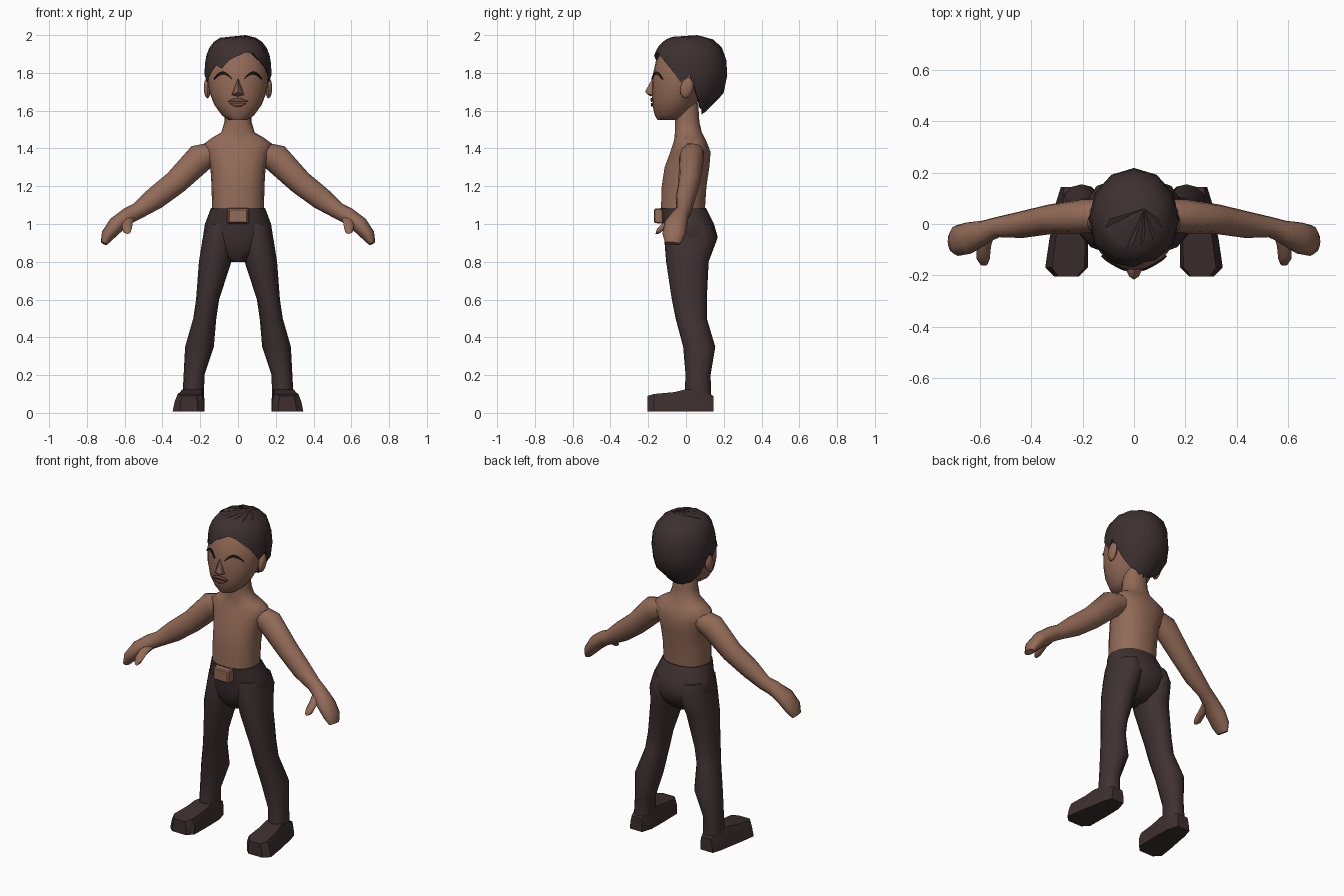
import bpy
import bmesh
import math
from mathutils import Vector

cube = bpy.data.objects.get("Cube")
if cube:
    bpy.data.objects.remove(cube, do_unlink=True)


def material(name, r, g, b):
    mat = bpy.data.materials.new(name)
    mat.use_nodes = True
    mat.diffuse_color = (r, g, b, 1)
    shader = mat.node_tree.nodes["Principled BSDF"]
    shader.inputs["Base Color"].default_value = (r, g, b, 1)
    shader.inputs["Roughness"].default_value = 0.9
    return mat


SKIN = material("brown skin", 0.29, 0.145, 0.095)
LIP = material("lip brown", 0.17, 0.075, 0.055)
LASH = material("lash black", 0.012, 0.008, 0.008)
HAIR = material("dark hair", 0.047, 0.03, 0.03)
CLOTH = material("dark trousers", 0.05, 0.031, 0.031)
LEATHER = material("dark shoe", 0.048, 0.029, 0.028)


def finish(name, bm, mat, angle=50):
    """Turn a bmesh into a smooth shaded object with sharp creases."""
    bmesh.ops.recalc_face_normals(bm, faces=bm.faces)
    mesh = bpy.data.meshes.new(name)
    bm.to_mesh(mesh)
    bm.free()
    mesh.materials.append(mat)
    mesh.shade_smooth()
    mesh.set_sharp_from_angle(angle=math.radians(angle))
    obj = bpy.data.objects.new(name, mesh)
    bpy.context.collection.objects.link(obj)
    return obj


def loft(name, rings, mat, angle=50):
    """Skin a list of point rings and cap both ends."""
    bm = bmesh.new()
    rows = [[bm.verts.new(p) for p in ring] for ring in rings]
    n = len(rows[0])
    for low, high in zip(rows, rows[1:]):
        for i in range(n):
            j = (i + 1) % n
            bm.faces.new((low[i], low[j], high[j], high[i]))
    bm.faces.new(rows[0])
    bm.faces.new(rows[-1])
    return finish(name, bm, mat, angle)


def oval(center, u, v, sides=14, power=1.0):
    points = []
    for i in range(sides):
        a = math.tau * i / sides
        c, s = math.cos(a), math.sin(a)
        points.append(center + u * math.copysign(abs(c) ** power, c)
                      + v * math.copysign(abs(s) ** power, s))
    return points


def stack(rows, sides=14, power=1.0):
    """Level rings from rows of z, left x, right x, front y, back y."""
    return [oval(Vector(((x0 + x1) / 2, (y0 + y1) / 2, z)),
                 Vector(((x1 - x0) / 2, 0, 0)), Vector((0, (y1 - y0) / 2, 0)),
                 sides, power) for z, x0, x1, y0, y1 in rows]


def limb(rows, sides=12):
    """Rings across a path from rows of x, y, z, thickness, depth."""
    centers = [Vector(r[:3]) for r in rows]
    rings = []
    for i, row in enumerate(rows):
        t = (centers[min(i + 1, len(rows) - 1)] - centers[max(i - 1, 0)]).normalized()
        u = t.cross(Vector((0, 1, 0))).normalized()
        rings.append(oval(centers[i], u * row[3], u.cross(t) * row[4], sides))
    return rings


def mirrored(rings, side):
    return [[(p[0] * side, p[1], p[2]) for p in ring] for ring in rings]


# Torso and neck
torso = [(1.05, .137, -.135, .1), (1.2, .14, -.13, .11), (1.3, .146, -.115, .125),
         (1.38, .17, -.085, .132), (1.425, .18, -.07, .115), (1.455, .14, -.062, .1),
         (1.485, .088, -.06, .085), (1.54, .072, -.06, .072), (1.64, .07, -.06, .065)]
loft("torso", stack([(z, -x, x, a, b) for z, x, a, b in torso], 18, .9), SKIN)

# Trouser seat
seat = [(1.085, .143, -.14, .108), (1.0, .175, -.125, .15), (.93, .186, -.118, .17),
        (.86, .14, -.105, .14), (.8, .05, -.06, .08)]
loft("trouser_seat", stack([(z, -x, x, a, b) for z, x, a, b in seat], 18, .9), CLOTH)

# Legs, shoes, arms, thumbs and ears
leg = [(1.0, .02, .17, -.11, .14), (.92, .012, .188, -.115, .165), (.8, .035, .207, -.105, .12),
       (.6, .1, .222, -.075, .11), (.5, .115, .237, -.055, .11), (.35, .128, .28, -.015, .155),
       (.2, .178, .288, -.002, .13), (.06, .18, .295, -.01, .135)]
shoe = [(.145, .2, .285, .09), (.08, .18, .305, .12), (0, .178, .318, .125),
        (-.06, .178, .33, .11), (-.17, .18, .346, .1), (-.205, .215, .31, .09)]
arm = [(.1, .035, 1.39, .05, .06), (.2, .03, 1.35, .077, .066), (.33, .018, 1.22, .065, .058),
       (.44, -.003, 1.135, .06, .052), (.53, -.012, 1.07, .044, .04), (.58, -.03, 1.045, .044, .045),
       (.645, -.055, .995, .045, .062), (.69, -.065, .94, .036, .06), (.71, -.07, .897, .018, .04)]
thumb = [(.57, -.03, 1.04, .03, .03), (.585, -.085, 1.01, .028, .025),
         (.588, -.135, .975, .026, .026), (.585, -.158, .96, .014, .014)]


def shoe_ring(y, x0, x1, top):
    slope = (x1 - x0) * .16
    return [(x0, y, .008), (x1, y, .008), (x1 - slope * .4, y, top * .6),
            (x1 - slope, y, top), (x0 + slope * .5, y, top), (x0, y, top * .6)]


for side, label in ((1, "left"), (-1, "right")):
    loft(label + "_leg", mirrored(stack(leg, 12, .92), side), CLOTH)
    loft(label + "_shoe", mirrored([shoe_ring(*r) for r in shoe], side), LEATHER, 35)
    loft(label + "_arm", mirrored(limb(arm), side), SKIN)
    thumb_rings = [oval(Vector(r[:3]), Vector((r[3], 0, 0)), Vector((0, .3, 1)) * r[4], 8)
                   for r in thumb]
    loft(label + "_thumb", mirrored(thumb_rings, side), SKIN)
    bm = bmesh.new()
    bmesh.ops.create_uvsphere(bm, u_segments=10, v_segments=7, radius=1)
    for v in bm.verts:
        v.co = Vector((side * .162 + v.co.x * .02, .005 + v.co.y * .035 + v.co.z * .008,
                       1.72 + v.co.z * .055))
    finish(label + "_ear", bm, SKIN)

# Head
head = [(1.55, .05, -.15, -.03), (1.575, .085, -.165, .01), (1.63, .125, -.178, .05),
        (1.7, .152, -.18, .1), (1.78, .163, -.178, .15), (1.86, .157, -.16, .165),
        (1.94, .125, -.115, .15)]
loft("head", stack([(z, -x, x, a, b) for z, x, a, b in head], 24), SKIN)


def face_point(x, z, lift):
    """Point on the front of the head, raised a little."""
    for low, high in zip(head, head[1:]):
        if low[0] <= z <= high[0]:
            f = (z - low[0]) / (high[0] - low[0])
            w, a, b = (p + (q - p) * f for p, q in zip(low[1:], high[1:]))
            return (x, (a + b) / 2 - (b - a) / 2 * math.sqrt(1 - (x / w) ** 2) - lift, z)


def face_plate(name, x, half, lower, upper, mat, lift=.005):
    """Thin plate on the face between two edges given over -1 to 1."""
    bm = bmesh.new()
    steps = 10
    pairs = []
    for i in range(steps + 1):
        t = 2 * i / steps - 1
        pairs.append([bm.verts.new(face_point(x + half * t, edge(t), lift))
                      for edge in (lower, upper)])
    for p, q in zip(pairs, pairs[1:]):
        bm.faces.new((p[0], q[0], q[1], p[1]))
    obj = finish(name, bm, mat)
    solid = obj.modifiers.new("thickness", "SOLIDIFY")
    solid.thickness = .006
    solid.offset = 0


# Closed eyelids and mouth
for side, label in ((1, "left"), (-1, "right")):
    face_plate(label + "_eyelash", side * .08, .046,
               lambda t: 1.765 + .028 * (1 - t * t),
               lambda t: 1.77 + .036 * (1 - t * t), LASH)
face_plate("upper_lip", 0, .052, lambda t: 1.645,
           lambda t: 1.65 + .016 * (1 - t * t), LIP)
face_plate("lower_lip", 0, .042, lambda t: 1.637 - .016 * (1 - t * t),
           lambda t: 1.64, LIP)

# Nose
bm = bmesh.new()
for p in ((0, -.176, 1.775), (0, -.217, 1.7), (0, -.19, 1.675), (.018, -.205, 1.69),
          (-.018, -.205, 1.69), (.036, -.17, 1.683), (-.036, -.17, 1.683), (0, -.15, 1.72)):
    bm.verts.new(p)
bmesh.ops.convex_hull(bm, input=bm.verts)
finish("nose", bm, SKIN, 70)

# Hair: a cap from the crown to a ragged hairline, starting at the front
right_line = [1.75, 1.79, 1.84, 1.825, 1.87]
left_line = [1.89, 1.91, 1.9, 1.86, 1.82, 1.75]
back_half = [1.79, 1.67, 1.61, 1.6, 1.585]
hairline = left_line + back_half + [1.59, 1.58, 1.59] + back_half[::-1] + right_line
count = len(hairline)
bm = bmesh.new()
crown = bm.verts.new((.04, .06, 2.0))


def hair_point(i, z, scale=1.0):
    a = math.tau * i / count
    h = abs(z - 1.785) / .215
    p = 2.8 if z > 1.785 else 2
    r = (1 - h ** p) ** (1 / p) * scale * (1 + .018 * (-1) ** i)
    return bm.verts.new((math.sin(a) * .174 * r, .02 - math.cos(a) * .195 * r, z))


rows = []
for k in range(1, 7):
    f = (k / 6) ** 1.7
    rows.append([hair_point(i, 1.99 + (end - 1.99) * f + .006 * (-1) ** i * (1 - f))
                 for i, end in enumerate(hairline)])
rows.append([hair_point(i, end + .005, .84) for i, end in enumerate(hairline)])
for i in range(count):
    j = (i + 1) % count
    bm.faces.new((crown, rows[0][i], rows[0][j]))
    for up, down in zip(rows, rows[1:]):
        bm.faces.new((up[i], down[i], down[j], up[j]))
finish("hair", bm, HAIR, 35)

# Belt buckle
bm = bmesh.new()
bmesh.ops.create_cube(bm, size=1)
for v in bm.verts:
    taper = 1 - .12 * (v.co.y < 0)
    v.co = Vector((v.co.x * .116 * taper, -.145 + v.co.y * .05, 1.043 + v.co.z * .085 * taper))
bmesh.ops.bevel(bm, geom=bm.edges[:], offset=.006, segments=1, affect="EDGES")
finish("belt_buckle", bm, SKIN, 30)
